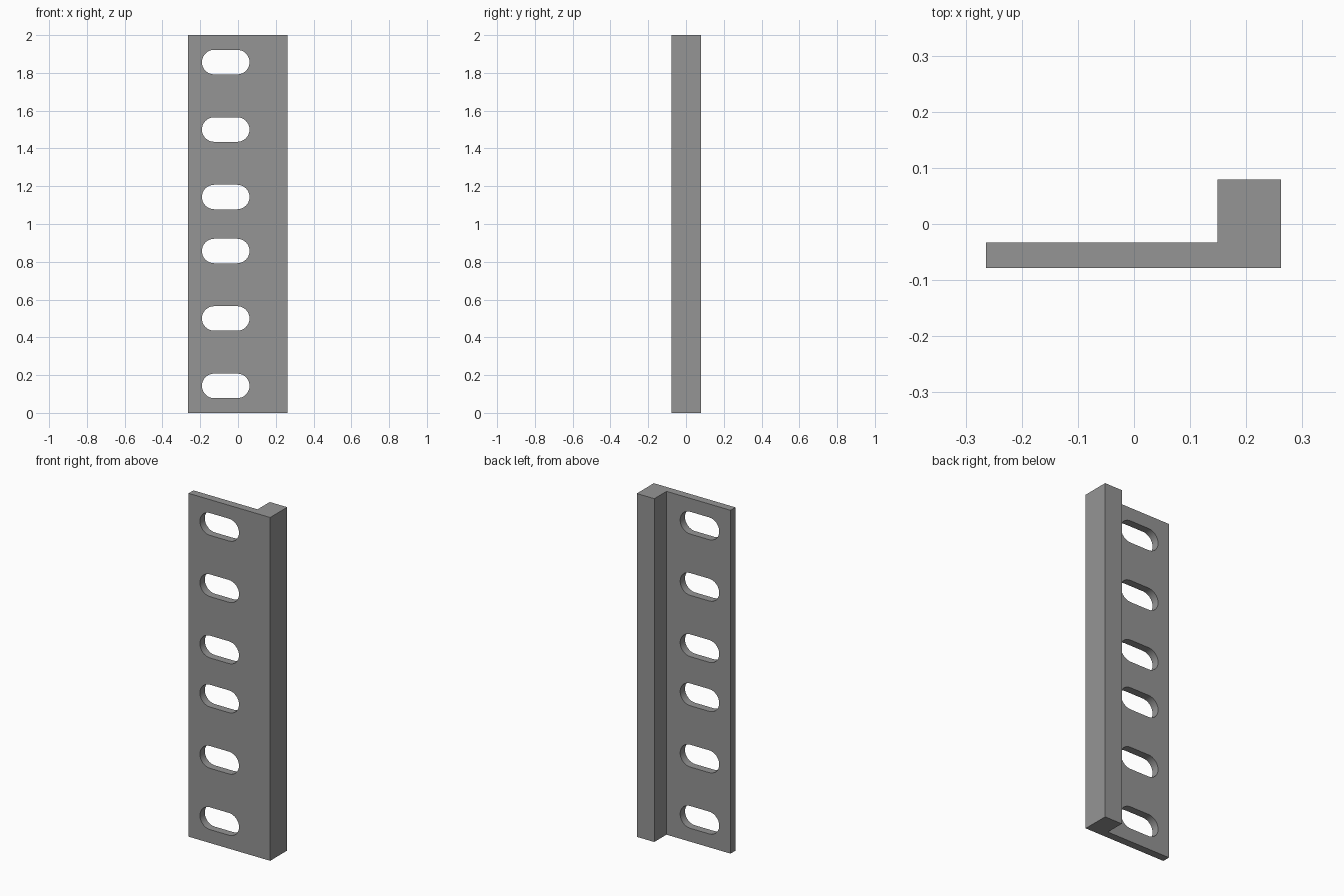
import bpy, bmesh, math

if "Cube" in bpy.data.objects:
    bpy.data.objects.remove(bpy.data.objects["Cube"])

HEIGHT = 2.0
SLOT_X, SLOT_HALF, SLOT_R = -0.065, 0.126, 0.065
SLOT_Z = (0.143, 0.5, 0.857, 1.143, 1.5, 1.857)

grey = bpy.data.materials.new("steel grey")
grey.diffuse_color = (0.3, 0.3, 0.3, 1)
grey.use_nodes = True
grey.node_tree.nodes["Principled BSDF"].inputs["Base Color"].default_value = grey.diffuse_color


def extrude(bm, points, offset):
    """Close an outline into a face and extrude it to a solid."""
    face = bm.faces.new([bm.verts.new(p) for p in points])
    ext = bmesh.ops.extrude_face_region(bm, geom=[face])["geom"]
    verts = [v for v in ext if isinstance(v, bmesh.types.BMVert)]
    bmesh.ops.translate(bm, verts=verts, vec=offset)


def make_object(name, bm):
    bmesh.ops.recalc_face_normals(bm, faces=bm.faces)
    mesh = bpy.data.meshes.new(name)
    bm.to_mesh(mesh)
    bm.free()
    mesh.materials.append(grey)
    obj = bpy.data.objects.new(name, mesh)
    bpy.context.collection.objects.link(obj)
    return obj


# Rail: thin plate with a square bar along one edge, as one L profile
bm = bmesh.new()
profile = [(-0.264, -0.078), (0.262, -0.078), (0.262, 0.079),
           (0.149, 0.079), (0.149, -0.033), (-0.264, -0.033)]
extrude(bm, [(x, y, 0) for x, y in profile], (0, 0, HEIGHT))
rail = make_object("slotted_rail", bm)

# Slot cutters: rounded slots through the plate
bm = bmesh.new()
STEPS = 16
for z in SLOT_Z:
    outline = []
    for side, start in ((1, -math.pi / 2), (-1, math.pi / 2)):
        cx = SLOT_X + side * (SLOT_HALF - SLOT_R)
        for i in range(STEPS + 1):
            a = start + math.pi * i / STEPS
            outline.append((cx + SLOT_R * math.cos(a), -0.15,
                            z + SLOT_R * math.sin(a)))
    extrude(bm, outline, (0, 0.2, 0))
cutter = make_object("slot_cutter", bm)
cutter.hide_render = True

# Cut the slots and keep the finished rail only
cut = rail.modifiers.new("slots", "BOOLEAN")
cut.operation = "DIFFERENCE"
cut.solver = "EXACT"
cut.object = cutter
bpy.context.view_layer.objects.active = rail
rail.select_set(True)
cutter.select_set(False)
bpy.ops.object.modifier_apply(modifier=cut.name)
bpy.data.objects.remove(cutter)
bpy.ops.object.shade_smooth_by_angle(angle=math.radians(30))
